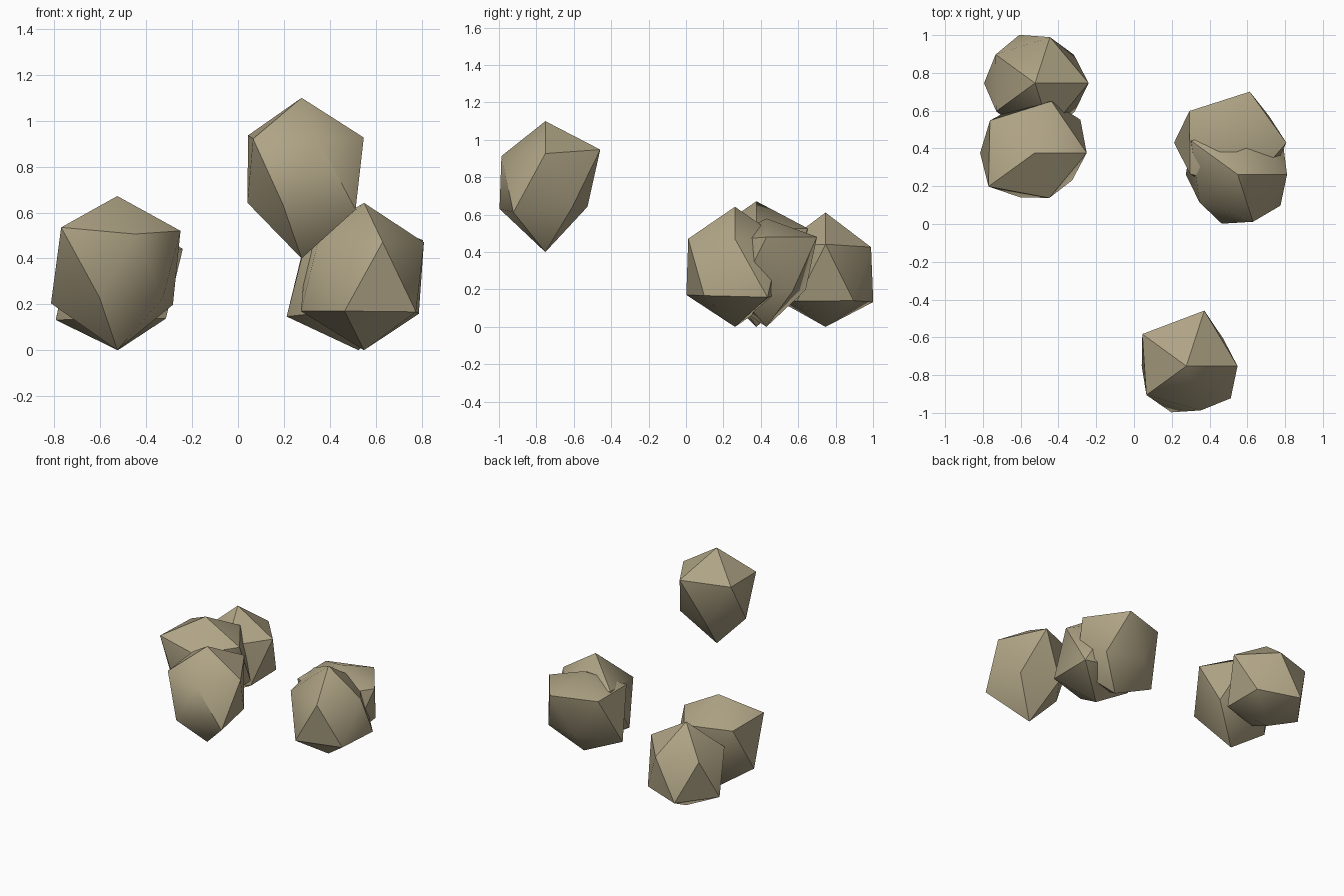
import bpy, bmesh, math

if "Cube" in bpy.data.objects:
    bpy.data.objects.remove(bpy.data.objects["Cube"])

STRETCH = 1.12      # rocks are slightly taller than wide
RING = 0.4472       # height of the icosahedron rings on a unit sphere
WIDE = 0.8944       # radius of those rings

stone = bpy.data.materials.new("warm grey stone")
stone.diffuse_color = (0.43, 0.37, 0.235, 1)
stone.use_nodes = True
stone.node_tree.nodes["Principled BSDF"].inputs["Base Color"].default_value = stone.diffuse_color


def make_rock(name, centre, top, upper, lower, bottom):
    """Uneven icosahedron: each corner has its own distance from the centre.
    upper ring starts at +x, lower ring at 36 degrees, both counter-clockwise."""
    bm = bmesh.new()

    def corner(x, y, z, r):
        return bm.verts.new((x * r, y * r, z * r * STRETCH))

    def ring(radii, start, z):
        angles = [math.radians(start + 72 * i) for i in range(5)]
        return [corner(WIDE * math.cos(a), WIDE * math.sin(a), z, r)
                for a, r in zip(angles, radii)]

    peak = corner(0, 0, 1, top)
    foot = corner(0, 0, -1, bottom)
    up = ring(upper, 0, RING)
    low = ring(lower, 36, -RING)
    for i in range(5):
        j = (i + 1) % 5
        bm.faces.new((peak, up[i], up[j]))
        bm.faces.new((up[i], low[i], up[j]))
        bm.faces.new((low[i], low[j], up[j]))
        bm.faces.new((foot, low[j], low[i]))
    bmesh.ops.recalc_face_normals(bm, faces=bm.faces)
    mesh = bpy.data.meshes.new(name)
    bm.to_mesh(mesh)
    bm.free()
    mesh.materials.append(stone)
    rock = bpy.data.objects.new(name, mesh)
    rock.location = centre
    bpy.context.collection.objects.link(rock)
    # soften shallow edges, keep the steeper ones crisp
    bpy.ops.object.select_all(action='DESELECT')
    rock.select_set(True)
    bpy.context.view_layer.objects.active = rock
    bpy.ops.object.shade_smooth_by_angle(angle=math.radians(40))


# floating rock at the front
make_rock("floating_rock", (0.277, -0.752, 0.775), 0.29,
          (0.303, 0.345, 0.322, 0.292, 0.276),
          (0.272, 0.265, 0.264, 0.288, 0.325), 0.335)
# left pair
make_rock("left_back_rock", (-0.524, 0.746, 0.283), 0.293,
          (0.317, 0.286, 0.288, 0.284, 0.29),
          (0.285, 0.30, 0.302, 0.29, 0.29), 0.2527)
make_rock("left_front_rock", (-0.526, 0.376, 0.366), 0.273,
          (0.308, 0.322, 0.327, 0.338, 0.28),
          (0.335, 0.30, 0.323, 0.276, 0.275), 0.3268)
# right pair
make_rock("right_front_rock", (0.549, 0.262, 0.324), 0.284,
          (0.292, 0.29, 0.34, 0.28, 0.294),
          (0.33, 0.30, 0.307, 0.306, 0.313), 0.2893)
make_rock("right_back_rock", (0.525, 0.43, 0.322), 0.23,
          (0.315, 0.318, 0.32, 0.315, 0.28),
          (0.265, 0.247, 0.35, 0.30, 0.29), 0.2875)
